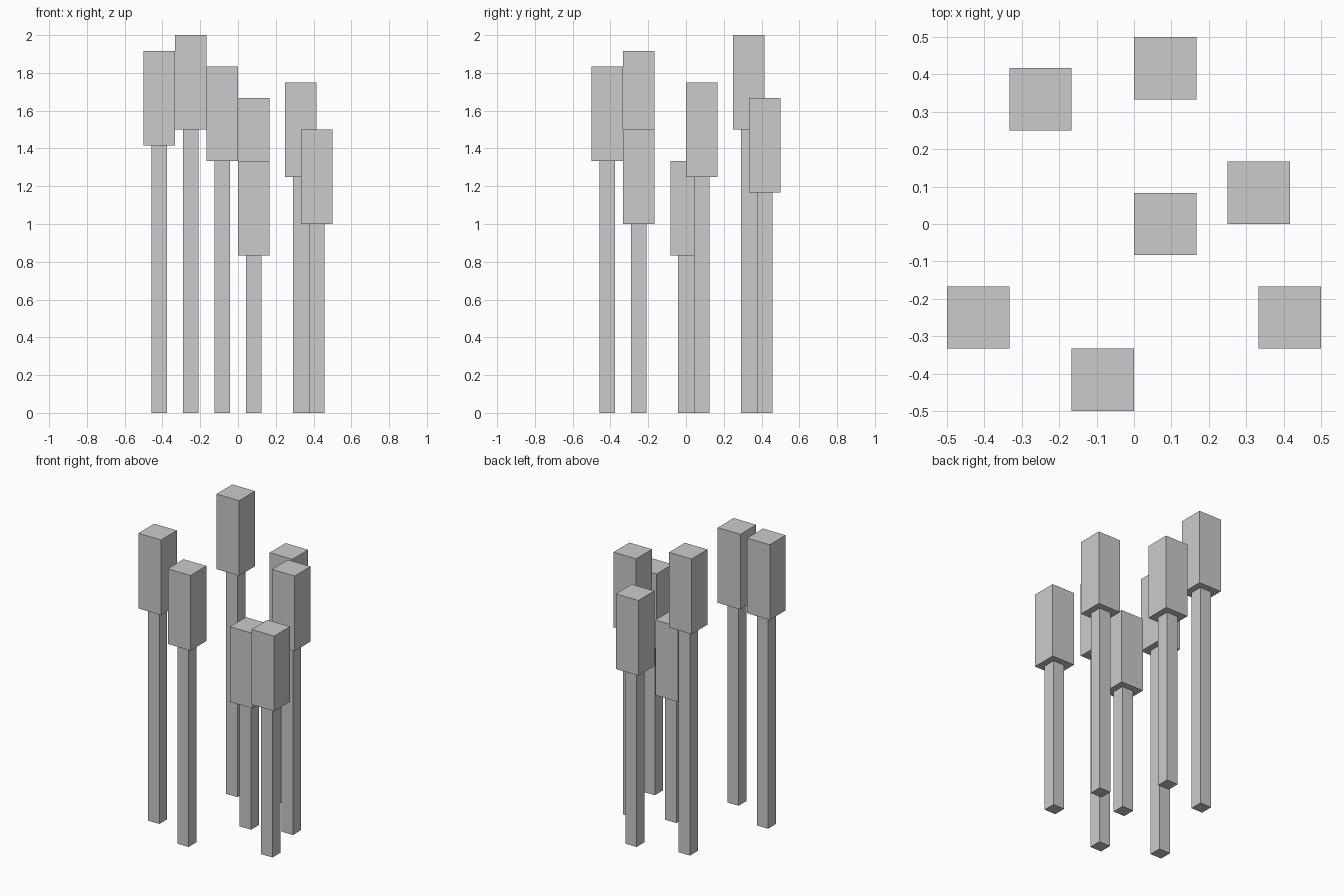
import bpy

if "Cube" in bpy.data.objects:
    bpy.data.objects.remove(bpy.data.objects["Cube"])

U = 1 / 12  # modelling unit: one stem width


def box(name, x, y, z0, z1, width):
    """Square upright box centred on x, y, spanning z0 to z1 (in units)."""
    bpy.ops.mesh.primitive_cube_add(size=1, location=(x * U, y * U, (z0 + z1) / 2 * U))
    ob = bpy.context.object
    ob.name = name
    ob.scale = (width * U, width * U, (z1 - z0) * U)
    bpy.ops.object.transform_apply(location=False, rotation=False, scale=True)


# Cattail reeds: x, y, stem height
reeds = [(-5, -3, 17), (-3, 4, 18), (1, 5, 14), (4, 1, 15),
         (1, 0, 10), (5, -3, 12), (-1, -5, 16)]

for i, (x, y, h) in enumerate(reeds, 1):
    box(f"reed_stem_{i}", x, y, 0, h, 1)
    box(f"reed_head_{i}", x, y, h, h + 6, 2)
